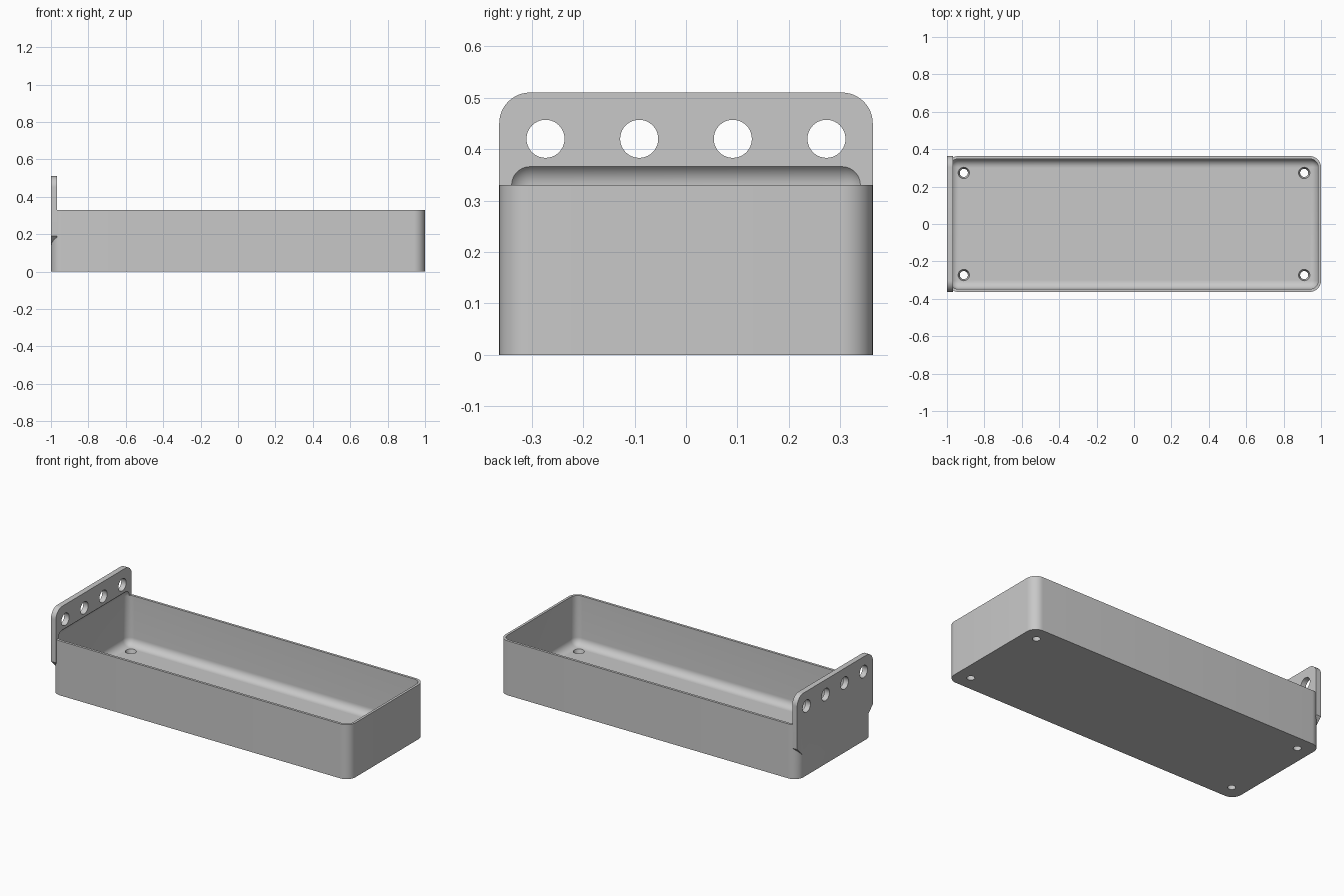
import bpy, bmesh, math
from mathutils import Matrix, Vector

if "Cube" in bpy.data.objects:
    bpy.data.objects.remove(bpy.data.objects["Cube"], do_unlink=True)

# Main dimensions
HALF_Y = 0.363
HEIGHT = 0.33
RADIUS = 0.06
WALL = 0.015
FLOOR = 0.032
PLATE = 0.033
PLATE_TOP = 0.51
OVERHANG = 0.19
HOLE_Y = 0.273

grey = bpy.data.materials.new("plain grey")
grey.use_nodes = True
colour = (0.58, 0.58, 0.58, 1)
grey.diffuse_color = colour
grey.node_tree.nodes["Principled BSDF"].inputs["Base Color"].default_value = colour


def finish(name, bm):
    bmesh.ops.recalc_face_normals(bm, faces=bm.faces[:])
    mesh = bpy.data.meshes.new(name)
    bm.to_mesh(mesh)
    bm.free()
    mesh.materials.append(grey)
    obj = bpy.data.objects.new(name, mesh)
    bpy.context.collection.objects.link(obj)
    return obj


def rounded_box(name, half_x, half_y, z0, z1, radius, all_edges):
    bm = bmesh.new()
    bmesh.ops.create_cube(bm, size=1)
    for v in bm.verts:
        v.co = Vector((v.co.x * 2 * half_x, v.co.y * 2 * half_y,
                       z0 + (v.co.z + 0.5) * (z1 - z0)))
    edges = [e for e in bm.edges
             if all_edges or abs(e.verts[0].co.z - e.verts[1].co.z) > 0.01]
    bmesh.ops.bevel(bm, geom=edges, offset=radius, offset_type='OFFSET',
                    segments=10, profile=0.5, affect='EDGES')
    return finish(name, bm)


def cone(name, centre, r_low, r_high, depth, axis='Z'):
    bm = bmesh.new()
    turn = Matrix.Rotation(math.pi / 2, 4, 'Y') if axis == 'X' else Matrix()
    bmesh.ops.create_cone(bm, cap_ends=True, segments=40, radius1=r_low,
                          radius2=r_high, depth=depth,
                          matrix=Matrix.Translation(centre) @ turn)
    return finish(name, bm)


def combine(target, tool, operation):
    mod = target.modifiers.new("combine", 'BOOLEAN')
    mod.operation = operation
    mod.solver = 'EXACT'
    mod.object = tool
    bpy.context.view_layer.objects.active = target
    bpy.ops.object.modifier_apply(modifier=mod.name)
    bpy.data.objects.remove(tool, do_unlink=True)


# Tray body with rounded upright corners
tray = rounded_box("storage_tray", 1, HALF_Y, 0, HEIGHT, RADIUS, False)

# Hanging plate: rounded top, undersides sloping back into the tray corners
half = [(HALF_Y - RADIUS, OVERHANG - RADIUS), (HALF_Y, OVERHANG)]
for i in range(13):
    a = math.pi / 2 * i / 12
    half.append((HALF_Y - RADIUS + RADIUS * math.cos(a),
                 PLATE_TOP - RADIUS + RADIUS * math.sin(a)))
outline = half + [(-y, z) for y, z in reversed(half)]
bm = bmesh.new()
face = bm.faces.new([bm.verts.new((-1, y, z)) for y, z in outline])
grown = bmesh.ops.extrude_face_region(bm, geom=[face])["geom"]
bmesh.ops.translate(bm, vec=(PLATE, 0, 0),
                    verts=[g for g in grown if isinstance(g, bmesh.types.BMVert)])
combine(tray, finish("hanging_plate", bm), 'UNION')

# Hollow with every edge rounded, reaching a little into the plate
inner = RADIUS - WALL
hollow = rounded_box("hollow", 1 - WALL, HALF_Y - WALL, FLOOR,
                     HEIGHT + inner, inner, True)
combine(tray, hollow, 'DIFFERENCE')

# Row of round holes through the plate
for i in range(4):
    y = HOLE_Y * (2 * i / 3 - 1)
    combine(tray, cone("plate_hole", (-1, y, 0.42), 0.037, 0.037, 0.2, 'X'), 'DIFFERENCE')

# Tapered drain holes in the floor corners
for x in (-0.91, 0.91):
    for y in (-HOLE_Y, HOLE_Y):
        combine(tray, cone("floor_hole", (x, y, FLOOR / 2), 0.021, 0.031, FLOOR + 0.004),
                'DIFFERENCE')

# Smooth curves, sharp corners
bpy.ops.object.select_all(action='DESELECT')
tray.select_set(True)
bpy.context.view_layer.objects.active = tray
bpy.ops.object.shade_smooth_by_angle(angle=math.radians(30))
